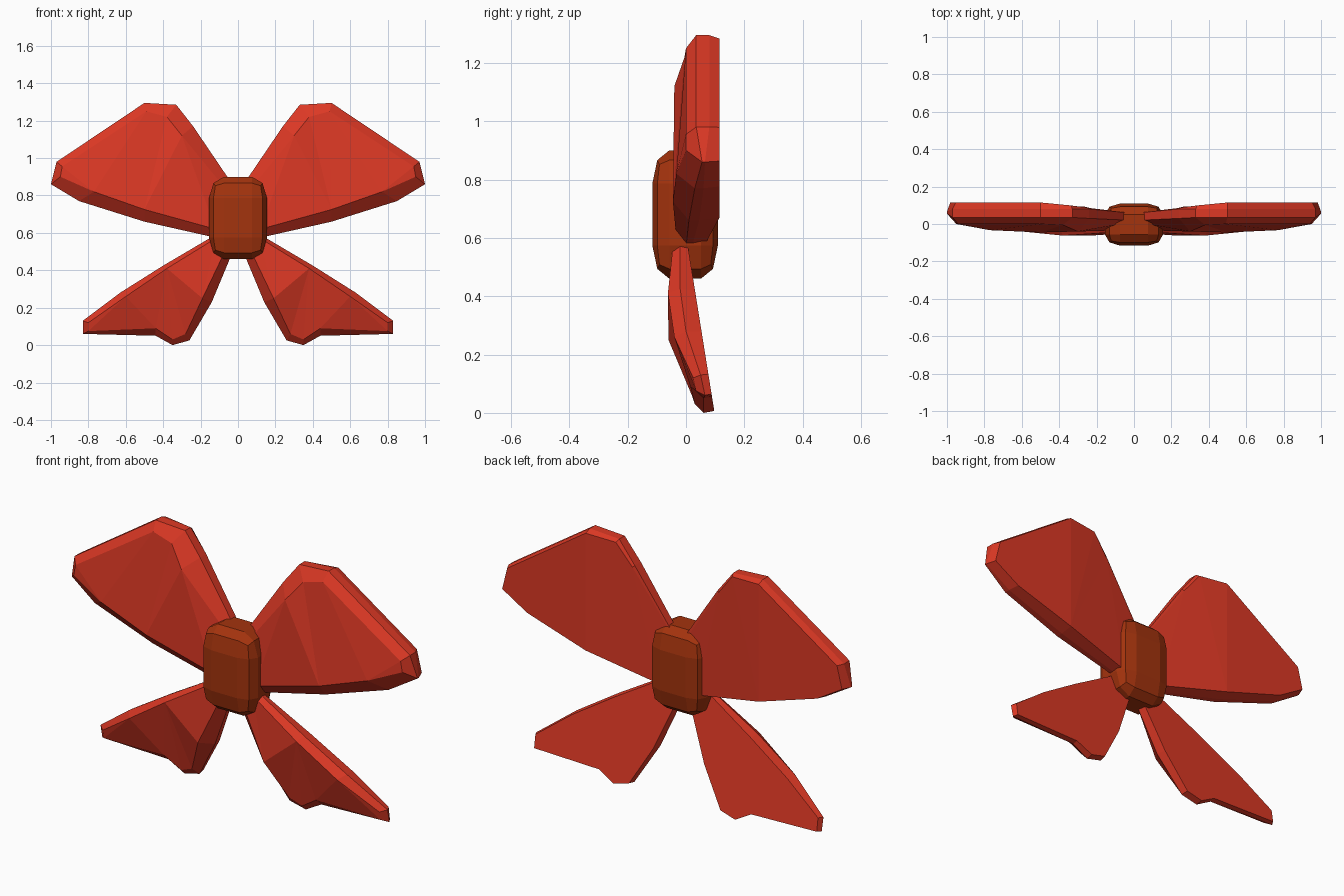
import bpy, bmesh

if "Cube" in bpy.data.objects:
    bpy.data.objects.remove(bpy.data.objects["Cube"])


def material(name, colour):
    m = bpy.data.materials.new(name)
    m.diffuse_color = (*colour, 1)
    m.use_nodes = True
    m.node_tree.nodes["Principled BSDF"].inputs["Base Color"].default_value = m.diffuse_color
    return m


RED = material("ribbon red", (0.72, 0.04, 0.018))
RUST = material("knot rust", (0.37, 0.033, 0.004))


def finish(name, bm, mat):
    bmesh.ops.recalc_face_normals(bm, faces=bm.faces)
    me = bpy.data.meshes.new(name)
    bm.to_mesh(me)
    bm.free()
    me.materials.append(mat)
    ob = bpy.data.objects.new(name, me)
    bpy.context.collection.objects.link(ob)
    return ob


def padded_ribbon(name, rings):
    """Skin closed rings of (x, y, z), front to back, cap them, mirror in x."""
    bm = bmesh.new()
    loops = [[bm.verts.new(p) for p in ring] for ring in rings]
    n = len(loops[0])
    for a, b in zip(loops, loops[1:]):
        for i in range(n):
            j = (i + 1) % n
            bm.faces.new((a[i], a[j], b[j], b[i]))
    caps = [bm.faces.new(loops[0]), bm.faces.new(loops[-1])]
    bmesh.ops.triangulate(bm, faces=caps)
    ob = finish(name, bm, RED)
    mod = ob.modifiers.new("mirror", 'MIRROR')
    mod.use_mirror_merge = False
    return ob


def inset(x, z, centre, f):
    return centre[0] + (x - centre[0]) * f, centre[1] + (z - centre[1]) * f


# Upper loops: outline x, z, its front and rear y, then front cap x, z, y
loop = [
    (0.03, 0.86, 0.02, 0.06, 0.07, 0.84, 0.00),
    (0.24, 1.17, 0.03, 0.08, 0.30, 1.12, -0.04),
    (0.33, 1.285, 0.035, 0.08, 0.38, 1.22, -0.005),
    (0.50, 1.295, 0.035, 0.08, 0.49, 1.25, 0.00),
    (0.97, 0.98, 0.035, 0.08, 0.94, 0.955, 0.00),
    (1.00, 0.86, 0.055, 0.065, 0.95, 0.90, 0.00),
    (0.85, 0.77, 0.03, 0.06, 0.77, 0.82, -0.033),
    (0.50, 0.66, 0.01, 0.045, 0.50, 0.725, -0.045),
    (0.10, 0.57, 0.00, 0.02, 0.12, 0.62, -0.035),
]
back = []
for x, z, *_ in loop:
    bx, bz = inset(x, z, (0.5, 0.95), 0.965)
    back.append((bx, 0.115 - 0.06 * max(0, 1 - x / 0.45), bz))
padded_ribbon("upper_loops", [
    [(r[4], r[6], r[5]) for r in loop],
    [(r[0], r[2], r[1]) for r in loop],
    [(r[0], r[3], r[1]) for r in loop],
    back])

# Lower tails: outline x, z, its y, then front cap x, z, y
tail = [
    (0.12, 0.59, -0.02, 0.12, 0.57, -0.045),
    (0.40, 0.425, -0.02, 0.38, 0.41, -0.062),
    (0.63, 0.28, 0.00, 0.60, 0.26, -0.04),
    (0.83, 0.13, 0.05, 0.80, 0.12, 0.025),
    (0.83, 0.06, 0.065, 0.80, 0.075, 0.035),
    (0.44, 0.05, 0.06, 0.44, 0.09, 0.015),
    (0.35, 0.00, 0.06, 0.35, 0.03, 0.03),
    (0.26, 0.025, 0.055, 0.28, 0.06, 0.02),
    (0.14, 0.23, 0.01, 0.19, 0.25, -0.06),
    (0.04, 0.47, -0.02, 0.08, 0.48, -0.05),
]
back = []
for x, z, *_ in tail:
    bx, bz = inset(x, z, (0.40, 0.22), 0.97)
    back.append((bx, 0.098 - 0.16 * bz, bz))
padded_ribbon("lower_tails", [
    [(r[3], r[5], r[4]) for r in tail],
    [(r[0], r[2], r[1]) for r in tail],
    back])

# Centre knot: chamfered block
bm = bmesh.new()
bmesh.ops.create_cube(bm, size=1)
bmesh.ops.bevel(bm, geom=bm.edges[:], offset=0.26, segments=2,
                profile=0.5, affect='EDGES')
bmesh.ops.scale(bm, vec=(0.31, 0.225, 0.44), verts=bm.verts)
bmesh.ops.translate(bm, vec=(0, -0.003, 0.68), verts=bm.verts)
finish("knot", bm, RUST)
